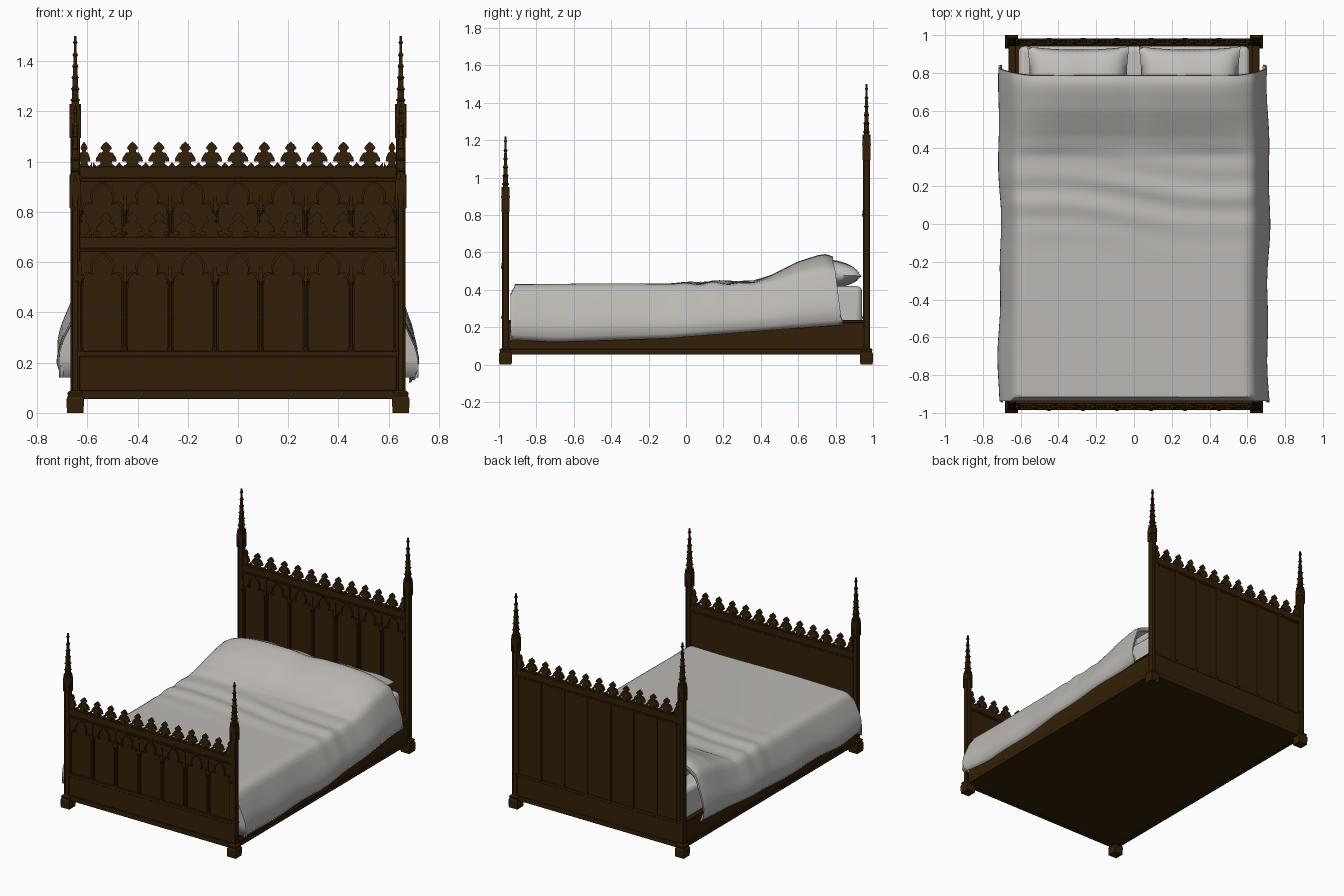
import bpy, bmesh, math
from mathutils import Matrix, Vector

if "Cube" in bpy.data.objects:
    bpy.data.objects.remove(bpy.data.objects["Cube"])


def material(name, rgb):
    m = bpy.data.materials.new(name)
    m.diffuse_color = (*rgb, 1)
    m.use_nodes = True
    m.node_tree.nodes["Principled BSDF"].inputs["Base Color"].default_value = m.diffuse_color
    return m


WOOD = material("dark_oak", (0.034, 0.0135, 0.002))
CLOTH = material("grey_blanket", (0.50, 0.48, 0.455))
LINEN = material("pale_linen", (0.54, 0.52, 0.50))


def finish(bm, name, mat, smooth=None, bevel=0):
    bmesh.ops.recalc_face_normals(bm, faces=bm.faces)
    me = bpy.data.meshes.new(name)
    bm.to_mesh(me)
    bm.free()
    ob = bpy.data.objects.new(name, me)
    bpy.context.collection.objects.link(ob)
    me.materials.append(mat)
    if bevel:
        b = ob.modifiers.new("bevel", 'BEVEL')
        b.width, b.segments = bevel, 3 if smooth else 1
    if smooth:
        bpy.context.view_layer.objects.active = ob
        ob.select_set(True)
        bpy.ops.object.shade_smooth_by_angle(angle=math.radians(smooth))
        ob.select_set(False)
    return ob


def box(bm, x0, x1, y0, y1, z0, z1):
    m = Matrix.Translation(((x0 + x1) / 2, (y0 + y1) / 2, (z0 + z1) / 2))
    bmesh.ops.create_cube(bm, size=1, matrix=m @ Matrix.Diagonal((x1 - x0, y1 - y0, z1 - z0, 1)))


def prism(bm, pts, y0, y1, matrix=Matrix()):
    """Closed outline in x,z reaching from y0 to y1."""
    a, b = ([bm.verts.new(matrix @ Vector((x, y, z))) for x, z in pts] for y in (y0, y1))
    bm.faces.new(a)
    bm.faces.new(b[::-1])
    for i in range(len(pts)):
        bm.faces.new((a[i - 1], a[i], b[i], b[i - 1]))


def cone(bm, x, y, z0, z1, r0, r1, sides=4):
    rot = Matrix.Rotation(math.pi / sides, 4, 'Z')
    k = 1 / math.cos(math.pi / sides)
    bmesh.ops.create_cone(bm, cap_ends=True, segments=sides, radius1=r0 * k, radius2=r1 * k, depth=z1 - z0,
                          matrix=Matrix.Translation((x, y, (z0 + z1) / 2)) @ rot)


def lerp(pts, t):
    for (a, p), (b, q) in zip(pts, pts[1:]):
        if t <= b:
            return p + (q - p) * max(0, (t - a) / (b - a))
    return pts[-1][1]


PY = 0.965            # post centre line
BAY = 1.26 / 7
# half of one cusped arch, measured from the arch centre and the panel top
ARCH = [(.076, -.145), (.075, -.115), (.066, -.096), (.050, -.091), (.034, -.098), (.040, -.078),
        (.039, -.060), (.031, -.040), (.016, -.025), (0, -.010)]
# half of one leaf of the cresting
LEAF = [(.0525, 0), (.0525, .018), (.038, .001), (.022, .012), (.024, .020), (.042, .022), (.039, .036), (.026, .056),
        (.014, .058), (.013, .064), (.023, .074), (.014, .088), (0, .100)]


def board(label, y, top, head):
    # frame: rails, mouldings and flat panel
    bm = bmesh.new()
    face = y - .017
    box(bm, -.64, .64, y - .003, y + .014, .06, top)
    box(bm, -.64, .64, face, y + .017, top - .045, top)
    box(bm, -.64, .64, face - .002, y + .018, top - .058, top - .045)
    box(bm, -.64, .64, face, y + .016, .055, .09)
    box(bm, -.64, .64, face + .005, y + .014, .09, .225)
    box(bm, -.64, .64, face - .002, y + .016, .225, .247)
    if head:   # battens on the back
        for i in range(8):
            x = (i - 3.5) * BAY
            box(bm, x - .014, x + .014, y, y + .020, .24, top - .05)
    finish(bm, label + "_frame", WOOD, bevel=.002)

    # blind arches
    bm = bmesh.new()
    zt = top - .055
    for i in range(8):
        x = (i - 3.5) * BAY
        box(bm, x - .013, x + .013, face + .005, y, .24, zt)
        cone(bm, x, face + .005, .25, zt - .14, .007, .007, 8)
        cone(bm, x, face + .005, zt - .14, zt - .12, .007, .013, 8)
        cone(bm, x, face + .005, .247, .262, .013, .008, 8)
        cone(bm, x, face + .005, zt - .12, zt, .009, .003, 4)
    for i in range(7):
        c = (i - 3) * BAY
        for s in (-1, 1):
            pts = [(c + s * px, zt + pz) for px, pz in ARCH]
            prism(bm, pts + [(c, zt), (c + s * BAY / 2, zt), (c + s * BAY / 2, zt - .145)], face + .006, y)
            # raised rib following the arch
            inner = pts[1:]
            outer = [(c + s * (px + (.008 if px > 0 else 0)), zt + pz + .008) for px, pz in ARCH[1:]]
            prism(bm, inner + outer[::-1], face - .001, face + .007)
    finish(bm, label + "_arches", WOOD)

    # leaf cresting
    bm = bmesh.new()
    for i in range(-6, 7):
        c = i * .105
        half = LEAF if abs(i) < 6 else [(px * .6, pz) for px, pz in LEAF]
        pull = 0 if abs(i) < 6 else -.017 * i / 6
        out = [(c + pull + px, top + pz) for px, pz in half]
        out += [(c + pull - px, top + pz) for px, pz in half[-2::-1]]
        prism(bm, out, y - .008, y + .008)
        cone(bm, c + pull, y, top, top + .075, .012, .004, 4)
    finish(bm, label + "_cresting", WOOD)


def post(label, x, y, tip):
    bm = bmesh.new()
    # foot block
    cone(bm, x, y, 0, .055, .033, .035)
    cone(bm, x, y, .055, .068, .035, .029)
    cone(bm, x, y, .068, .080, .029, .032)
    cone(bm, x, y, .080, .090, .032, .019)
    # shaft and corner shafts
    base = tip - .40
    cone(bm, x, y, .085, base + .10, .0165, .0165)
    for sx in (-1, 1):
        for sy in (-1, 1):
            cone(bm, x + sx * .014, y + sy * .014, .085, base + .03, .005, .005, 6)
            cone(bm, x + sx * .017, y + sy * .017, base - .005, base + .075, .0055, .0055)
            cone(bm, x + sx * .017, y + sy * .017, base + .075, base + .125, .0065, .001)
    cone(bm, x, y, base - .015, base, .016, .022)
    # gables round the pinnacle
    for a in range(4):
        m = Matrix.Translation((x, y, base)) @ Matrix.Rotation(a * math.pi / 2, 4, 'Z')
        prism(bm, [(-.018, .055), (.018, .055), (.012, .085), (0, .13), (-.012, .085)], -.022, -.013, m)
    # spire with crockets
    cone(bm, x, y, base + .09, tip - .01, .016, .0035)
    for k in range(5):
        z = base + .145 + k * .045
        r = .0195 - k * .0022
        cone(bm, x, y, z - .010, z, r * .55, r)
        cone(bm, x, y, z, z + .012, r, r * .45)
    cone(bm, x, y, tip - .035, tip - .025, .004, .009)
    cone(bm, x, y, tip - .025, tip - .015, .009, .004)
    cone(bm, x, y, tip - .015, tip, .0055, .0045)
    finish(bm, label, WOOD)


board("footboard", -PY, .70, False)
board("headboard", PY, .98, True)
for s, side in ((-1, "left"), (1, "right")):
    post("foot_post_" + side, s * .648, -PY, 1.22)
    post("head_post_" + side, s * .648, PY, 1.50)
    # side rails
    bm = bmesh.new()
    box(bm, min(s * .63, s * .66), max(s * .63, s * .66), -.96, .96, .06, .235)
    box(bm, min(s * .63, s * .665), max(s * .63, s * .665), -.96, .96, .055, .085)
    box(bm, min(s * .625, s * .664), max(s * .625, s * .664), -.96, .96, .222, .238)
    finish(bm, "side_rail_" + side, WOOD, bevel=.003)

# bed base
bm = bmesh.new()
box(bm, -.64, .64, -.96, .96, .06, .20)
finish(bm, "bed_base", WOOD)

# mattress
bm = bmesh.new()
box(bm, -.612, .612, -.925, .942, .19, .42)
finish(bm, "mattress", LINEN, smooth=40, bevel=.03)

# pillows
for s, side in ((-1, "left"), (1, "right")):
    bm = bmesh.new()
    n = 20
    for top in (-1, 1):
        bmv = []
        for j in range(n + 1):
            for i in range(n + 1):
                u, v = 2 * i / n - 1, 2 * j / n - 1
                t = math.sqrt((1 - u ** 4) * (1 - v * v))
                x = s * .295 + .27 * u * (1 - .05 * (1 - v * v))
                y = .765 + .175 * v * (1 - .10 * (1 - u * u))
                z = .482 - .008 * v + top * (.075 if top > 0 else .063) * t + .004 * math.sin(7 * u + 3 * s) * t
                bmv.append(bm.verts.new((x, y, z)))
        for j in range(n):
            for i in range(n):
                k = j * (n + 1) + i
                bm.faces.new([bmv[q] for q in (k, k + 1, k + n + 2, k + n + 1)])
    bmesh.ops.remove_doubles(bm, verts=bm.verts, dist=.0004)
    finish(bm, "pillow_" + side, LINEN, smooth=70)

# blanket draped over mattress and pillows
RISE = [(-.94, .428), (-.1, .432), (0, .437), (.36, .447), (.46, .482), (.60, .552), (.70, .584), (.75, .592), (.79, .575)]
HEM = [(-.94, .135), (-.7, .12), (-.1, .14), (.5, .19), (.84, .215)]
NU, NV = 72, 84


def blanket_point(t, y):
    a, s = abs(t), 1 if t > 0 else -1
    h = lerp(RISE, y)
    fold = math.exp(-((y - .14) / .16) ** 2)
    x = min(a / .68, 1) * .60
    h = .43 + (h - .43) * (1 - .36 * (x / .60) ** 6 - .08 * math.exp(-(x / .08) ** 2))
    h += fold * .007 * math.sin(38 * y + 3.5 * s * x + math.sin(5 * s * x))
    if a <= .68:
        return s * x, h + .003 * math.sin(6 * s * x + 4 * y) * (y < .4)
    k = (a - .68) / .32
    hem = lerp(HEM, y) + (.03 if s < 0 else 0) * (y < 0) * min(1, -y * 2)
    wide = lerp([(0, .60), (.12, .632), (.3, .662), (.6, .702), (.8, .715), (1, .695)], k)
    drop = lerp([(0, 0), (.12, .06), (.3, .27), (1, 1)], k)
    wide += k * (.008 * math.sin(5 * y + s) + .005 * math.sin(13 * y + 2 * s))
    return s * wide, h + (hem - h) * drop


bm = bmesh.new()
rows = []
for lim in (.14, .22, .31, .38, .415):              # end hanging inside the footboard
    row = []
    for i in range(NU + 1):
        x, z = blanket_point(2 * i / NU - 1, -.93)
        row.append(bm.verts.new((x, -.938 + .02 * max(0, lim - .38) / .035, min(z, lim))))
    rows.append(row)
for j in range(NV + 1):
    row = []
    for i in range(NU + 1):
        t = 2 * i / NU - 1
        y = -.915 + (.785 + .915) * j / NV
        x, z = blanket_point(t, y)
        flare = max(0, abs(t) - .62) / .38 * .05 * (j / NV) ** 4      # corners slide towards the head
        low = -.02 * max(0, abs(t) - .7) / .3 * (1 - j / NV) ** 8
        row.append(bm.verts.new((x, y + flare + low, z)))
    rows.append(row)
rows.append([bm.verts.new((v.co.x, v.co.y + .004, max(v.co.z - .03, .2))) for v in rows[-1]])
for a, b in zip(rows, rows[1:]):
    for i in range(NU):
        bm.faces.new((a[i], a[i + 1], b[i + 1], b[i]))
blanket = finish(bm, "blanket", CLOTH, smooth=60)
up = sum(p.normal.z * p.area for p in blanket.data.polygons)
sol = blanket.modifiers.new("thickness", 'SOLIDIFY')
sol.thickness, sol.offset = .006, -1 if up > 0 else 1
